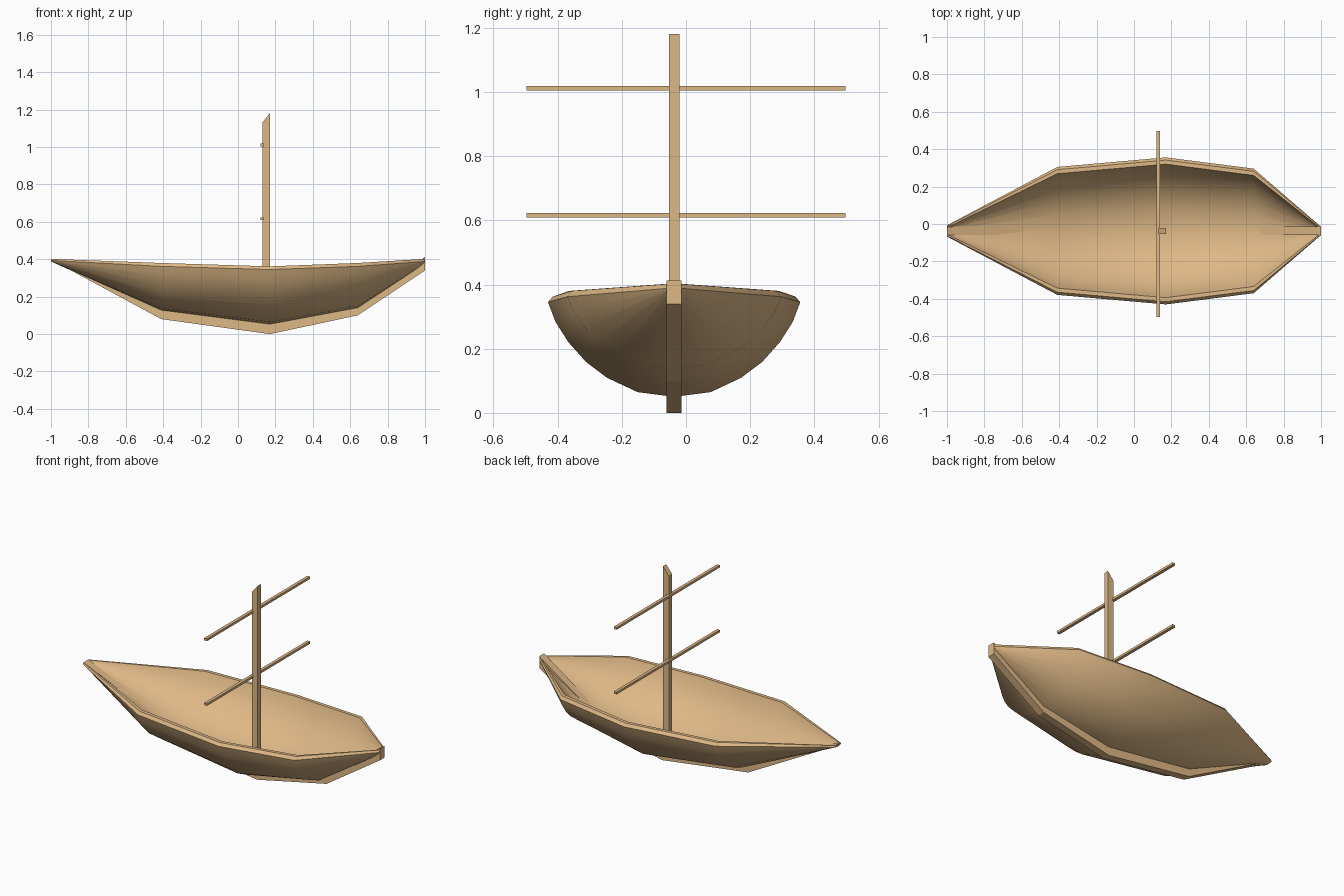
import bpy, bmesh

if "Cube" in bpy.data.objects:
    bpy.data.objects.remove(bpy.data.objects["Cube"])

wood = bpy.data.materials.new("tan wood")
wood.diffuse_color = (0.73, 0.48, 0.24, 1)
wood.use_nodes = True
wood.node_tree.nodes["Principled BSDF"].inputs["Base Color"].default_value = wood.diffuse_color
CY = -0.037  # centre line of the boat


def finish(name, bm, smooth=False):
    bmesh.ops.recalc_face_normals(bm, faces=bm.faces)
    me = bpy.data.meshes.new(name)
    bm.to_mesh(me)
    bm.free()
    me.materials.append(wood)
    ob = bpy.data.objects.new(name, me)
    bpy.context.collection.objects.link(ob)
    if smooth:
        bpy.ops.object.select_all(action='DESELECT')
        ob.select_set(True)
        bpy.context.view_layer.objects.active = ob
        bpy.ops.object.shade_smooth_by_angle(angle=0.65)
    return ob


def slab(name, outline, y0, y1):
    """Extrude an x-z outline from y0 to y1."""
    bm = bmesh.new()
    a = [bm.verts.new((x, y0, z)) for x, z in outline]
    b = [bm.verts.new((x, y1, z)) for x, z in outline]
    bm.faces.new(a)
    bm.faces.new(b[::-1])
    n = len(a)
    for i in range(n):
        j = (i + 1) % n
        bm.faces.new((a[i], a[j], b[j], b[i]))
    return finish(name, bm)


# hull: stations (x, half width, outer rim z, top rim z, bottom z, wall width, floor thickness)
stations = [(-1, 0.030, 0.394, 0.402, 0.388, 0.012, 0.008),
            (-0.41, 0.342, 0.362, 0.380, 0.125, 0.036, 0.03),
            (0.17, 0.393, 0.345, 0.362, 0.050, 0.036, 0.03),
            (0.64, 0.333, 0.362, 0.380, 0.138, 0.036, 0.03),
            (1, 0.022, 0.388, 0.402, 0.375, 0.010, 0.01)]
half = [(1, 0), (0.94, 0.21), (0.84, 0.42), (0.70, 0.63), (0.53, 0.80), (0.29, 0.95)]
arc = half + [(0, 1)] + [(-w, d) for w, d in half[::-1]]

bm = bmesh.new()
rings = []
for x, w, zo, zt, zb, wall, thick in stations:
    wi, wt = w - wall, w - wall * 0.4
    pts = [(f * w, zo - d * (zo - zb)) for f, d in arc]
    pts.append((-wt, zt))
    pts += [(-f * wi, zt - d * (zt - zb - thick)) for f, d in arc]
    pts.append((wt, zt))
    rings.append([bm.verts.new((x, CY + y, z)) for y, z in pts])
for a, b in zip(rings, rings[1:]):
    for i in range(len(a)):
        j = (i + 1) % len(a)
        bm.faces.new((a[i], a[j], b[j], b[i]))
n = len(arc)
for r in (rings[0], rings[-1]):  # close both ends between outer and inner skins
    inner = r[n + 1:2 * n + 1][::-1]
    for i in range(n - 1):
        bm.faces.new((r[i], r[i + 1], inner[i + 1], inner[i]))
    bm.faces.new((r[n - 1], r[n], inner[-1]))
    bm.faces.new((r[0], inner[0], r[-1]))
finish("hull", bm, True)

# keel with stem
slab("keel", [(-1, 0.398), (-0.41, 0.08), (0.17, 0.0), (0.64, 0.10), (1, 0.34),
              (1, 0.412), (0.64, 0.166), (0.17, 0.078), (-0.41, 0.152), (-1, 0.403)],
     CY - 0.023, CY + 0.023)

# mast with slanted top
slab("mast", [(0.13, 0.06), (0.17, 0.06), (0.17, 1.18), (0.13, 1.13)], CY - 0.016, CY + 0.016)

# two yards
for name, z in (("upper_yard", 1.011), ("lower_yard", 0.616)):
    slab(name, [(0.12, z - 0.007), (0.139, z - 0.007), (0.139, z + 0.007), (0.12, z + 0.007)],
         -0.497, 0.497)
